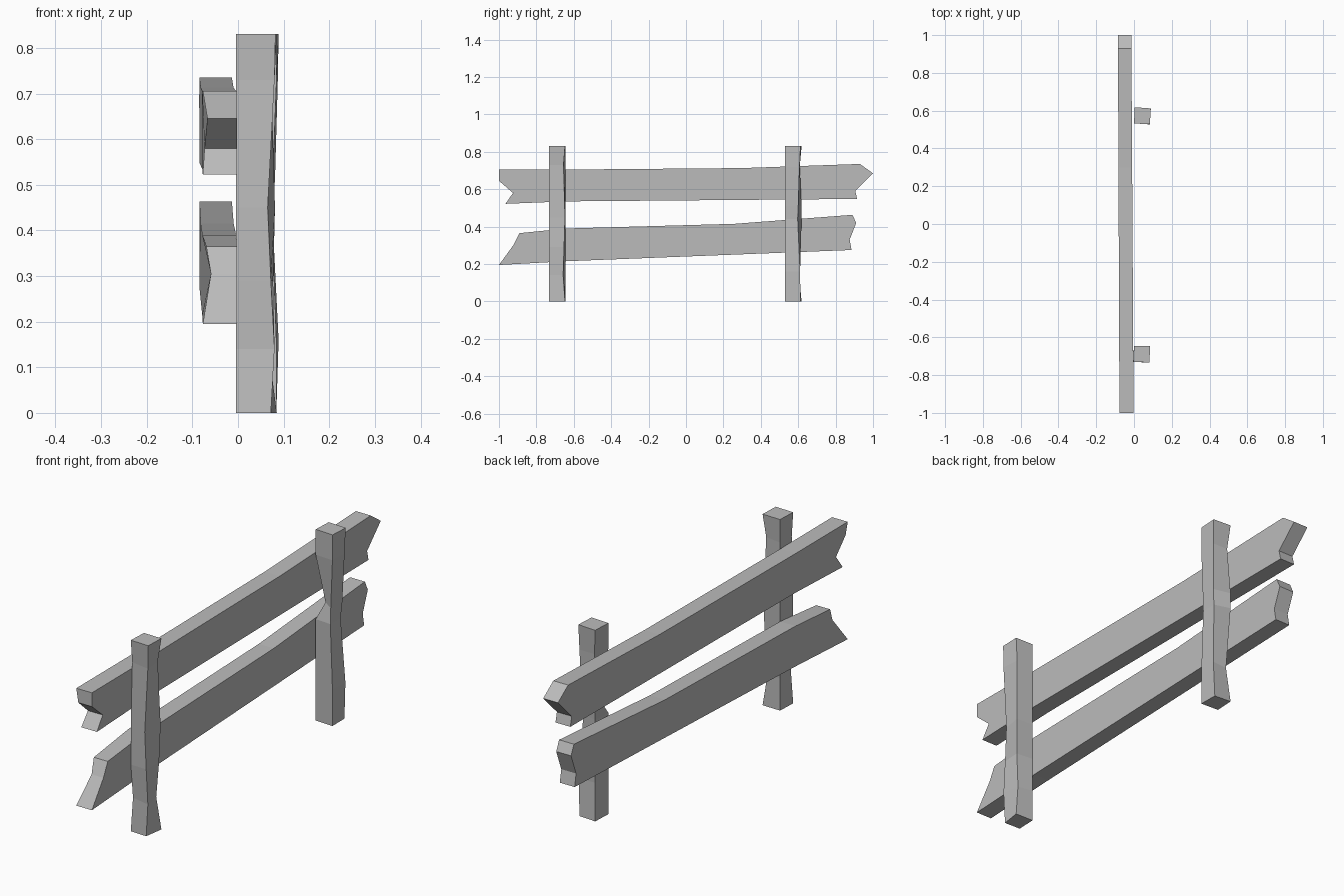
import bpy
import bmesh

cube = bpy.data.objects.get("Cube")
if cube:
    bpy.data.objects.remove(cube, do_unlink=True)

# Weathered grey wood
wood = bpy.data.materials.new("grey wood")
wood.use_nodes = True
GREY = (0.5, 0.5, 0.5, 1)
wood.diffuse_color = GREY
wood.node_tree.nodes["Principled BSDF"].inputs["Base Color"].default_value = GREY


def loft(name, rings):
    """Join matching rings of points into a closed, flat-shaded solid."""
    bm = bmesh.new()
    loops = [[bm.verts.new(p) for p in ring] for ring in rings]
    n = len(loops[0])
    for a, b in zip(loops, loops[1:]):
        for i in range(n):
            j = (i + 1) % n
            bm.faces.new((a[i], a[j], b[j], b[i]))
    bm.faces.new(loops[0][::-1])
    bm.faces.new(loops[-1])
    bmesh.ops.recalc_face_normals(bm, faces=bm.faces)
    mesh = bpy.data.meshes.new(name)
    bm.to_mesh(mesh)
    bm.free()
    mesh.materials.append(wood)
    obj = bpy.data.objects.new(name, mesh)
    bpy.context.collection.objects.link(obj)


def post(name, corners, levels):
    """Square post; each level carves the near-inner, near-outer,
    far-outer and far-inner corners inward by (x, y)."""
    signs = ((1, 1), (-1, 1), (-1, -1), (1, -1))
    rings = []
    for z, carve in levels:
        rings.append([(x + sx * carve.get(i, (0, 0))[0],
                       y + sy * carve.get(i, (0, 0))[1], z)
                      for i, ((x, y), (sx, sy)) in enumerate(zip(corners, signs))])
    loft(name, rings)


def rail(name, profile):
    """Side profile (y, z, pinch) given thickness along x, slightly skewed."""
    inner = [(-0.081 - 0.004 * y + pinch, y, z) for y, z, pinch in profile]
    outer = [(-0.008 - 0.006 * y, y, z) for y, z, pinch in profile]
    loft(name, [inner, outer])


# Posts
post("front_post",
     [(-0.004, -0.73), (0.082, -0.733), (0.085, -0.647), (0, -0.645)],
     [(0, {1: (0.01, 0)}),
      (0.14, {0: (0, 0.015), 1: (0.002, 0), 2: (0.018, 0.01)}),
      (0.29, {1: (0.01, 0), 2: (0.008, 0.005)}),
      (0.45, {1: (0.017, 0), 2: (0.004, 0)}),
      (0.73, {0: (0, 0.01), 1: (0.002, 0), 2: (0.012, 0.008)}),
      (0.83, {})])
post("back_post",
     [(0, 0.533), (0.084, 0.528), (0.089, 0.612), (0.004, 0.618)],
     [(0, {2: (0.006, 0)}),
      (0.16, {2: (0, 0.002), 3: (0.012, 0.015)}),
      (0.44, {1: (0.01, 0), 2: (0.014, 0.015)}),
      (0.51, {0: (0.028, 0.028), 1: (0.008, 0), 2: (0.008, 0.012)}),
      (0.72, {2: (0.002, 0.005), 3: (0.01, 0.01)}),
      (0.83, {})])

# Rails with splintered ends
rail("upper_rail", [
    (-1.0, 0.705, 0), (-1.0, 0.645, 0.01), (-0.925, 0.58, 0.004),
    (-0.965, 0.522, 0), (-0.64, 0.535, 0), (0.55, 0.545, 0),
    (0.915, 0.548, 0), (0.905, 0.59, 0), (1.0, 0.685, 0),
    (0.93, 0.735, 0), (0.3, 0.713, 0), (-0.64, 0.705, 0)])
rail("lower_rail", [
    (-1.0, 0.195, 0), (-0.92, 0.305, 0.018), (-0.89, 0.365, 0.008),
    (-0.64, 0.39, 0), (0.26, 0.415, 0), (0.89, 0.463, 0),
    (0.91, 0.42, 0), (0.875, 0.33, 0), (0.885, 0.275, 0),
    (-0.64, 0.215, 0)])
